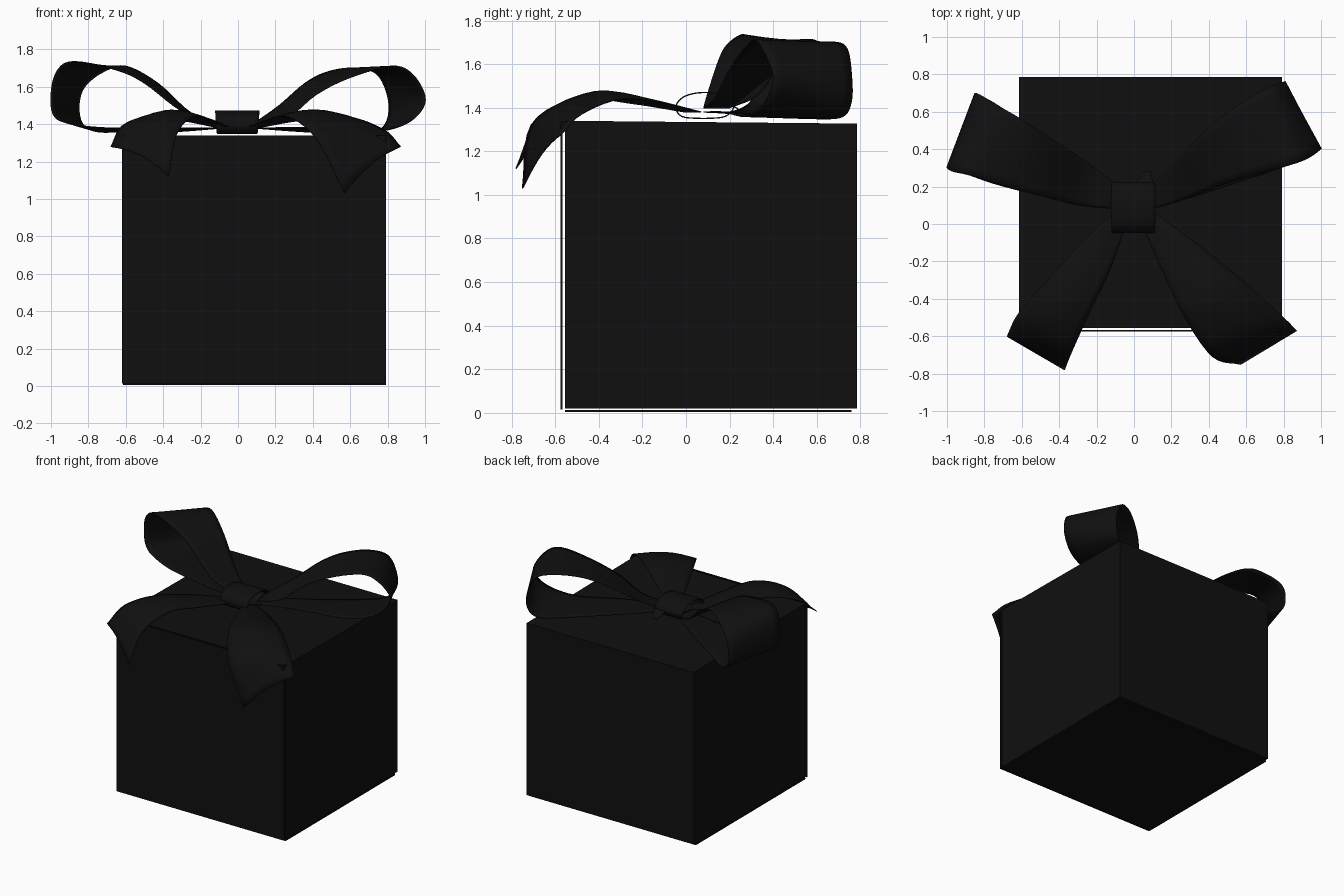
import bpy, bmesh, math
from mathutils import Vector

if "Cube" in bpy.data.objects:
    bpy.data.objects.remove(bpy.data.objects["Cube"])

black = bpy.data.materials.new("black")
black.diffuse_color = (0.005, 0.005, 0.005, 1)
black.use_nodes = True
black.node_tree.nodes["Principled BSDF"].inputs["Base Color"].default_value = black.diffuse_color


def add_object(name, bm):
    bmesh.ops.recalc_face_normals(bm, faces=bm.faces)
    mesh = bpy.data.meshes.new(name)
    bm.to_mesh(mesh)
    bm.free()
    obj = bpy.data.objects.new(name, mesh)
    bpy.context.collection.objects.link(obj)
    mesh.materials.append(black)
    return obj


def box(name, lo, hi, back_drop=0.0):
    bm = bmesh.new()
    bmesh.ops.create_cube(bm, size=1)
    for v in bm.verts:
        top_back = v.co.y > 0 and v.co.z > 0
        v.co = Vector([hi[i] if v.co[i] > 0 else lo[i] for i in range(3)])
        if top_back:
            v.co.z -= back_drop
    return add_object(name, bm)


def spline(pts, steps):
    """Catmull-Rom curve through the points."""
    p = [Vector(q) for q in pts]
    p = [2 * p[0] - p[1]] + p + [2 * p[-1] - p[-2]]
    out = []
    for i in range(1, len(p) - 2):
        a, b, c, d = p[i - 1:i + 3]
        for s in range(steps):
            t = s / steps
            out.append(0.5 * (2 * b + (c - a) * t + (2 * a - 5 * b + 4 * c - d) * t * t
                              + (3 * b - a - 3 * c + d) * t ** 3))
    return out + [p[-2]]


def ribbon(name, edge_a, edge_b, crown=0.0, steps=5, cross=8):
    """Sheet lofted between two edge curves, with an optional crown across it."""
    bm = bmesh.new()
    rows = []
    a_pts, b_pts = spline(edge_a, steps), spline(edge_b, steps)
    for i, (a, b) in enumerate(zip(a_pts, b_pts)):
        u = i / (len(a_pts) - 1)
        row = []
        for j in range(cross + 1):
            v = j / cross
            co = a.lerp(b, v)
            co.z += crown * math.sin(math.pi * v) * min(1, 2 * u)
            row.append(bm.verts.new(co))
        rows.append(row)
    for r, s in zip(rows, rows[1:]):
        for j in range(cross):
            bm.faces.new((r[j], r[j + 1], s[j + 1], s[j]))
    obj = add_object(name, bm)
    mod = obj.modifiers.new("thickness", "SOLIDIFY")
    mod.thickness = 0.006
    mod.offset = 0
    bpy.ops.object.select_all(action='DESELECT')
    obj.select_set(True)
    bpy.context.view_layer.objects.active = obj
    bpy.ops.object.shade_smooth_by_angle(angle=math.radians(50))
    return obj


# Box body with a separate front card and bottom card
box("box_body", (-0.615, -0.555, 0.02), (0.79, 0.785, 1.34), 0.013)
box("front_card", (-0.62, -0.575, 0.015), (0.79, -0.567, 1.34))
box("bottom_card", (-0.615, -0.555, 0.005), (0.79, 0.76, 0.014))

# Bow loops: front edge, then back edge, from the knot over the top and back
ribbon("left_loop",
       [(-.1, .08, 1.40), (-.3, .10, 1.47), (-.5, .15, 1.62), (-.65, .19, 1.69),
        (-.88, .26, 1.735), (-.97, .28, 1.68), (-1.0, .30, 1.55), (-.98, .30, 1.44),
        (-.88, .26, 1.40), (-.7, .20, 1.38), (-.4, .13, 1.38), (-.1, .08, 1.38)],
       [(-.08, .20, 1.40), (-.25, .33, 1.46), (-.43, .45, 1.62), (-.6, .56, 1.71),
        (-.72, .63, 1.68), (-.82, .69, 1.60), (-.85, .70, 1.50), (-.83, .69, 1.40),
        (-.75, .65, 1.36), (-.6, .55, 1.36), (-.35, .38, 1.36), (-.08, .20, 1.38)])
ribbon("right_loop",
       [(.1, .08, 1.40), (.27, .13, 1.44), (.42, .19, 1.56), (.6, .25, 1.65),
        (.82, .31, 1.71), (.93, .35, 1.67), (1.0, .40, 1.55), (.97, .38, 1.46),
        (.87, .33, 1.39), (.7, .27, 1.36), (.4, .17, 1.38), (.1, .08, 1.38)],
       [(.08, .20, 1.40), (.22, .33, 1.50), (.36, .48, 1.62), (.48, .58, 1.68),
        (.62, .68, 1.70), (.74, .74, 1.67), (.80, .76, 1.55), (.80, .76, 1.43),
        (.74, .72, 1.36), (.6, .60, 1.35), (.35, .40, 1.36), (.08, .20, 1.38)])

# Ribbon tails: outer edge, then inner edge, draping over the front
ribbon("left_tail",
       [(-.1, .07, 1.38), (-.3, -.12, 1.42), (-.48, -.32, 1.44), (-.62, -.48, 1.39),
        (-.68, -.60, 1.28)],
       [(-.04, 0, 1.38), (-.13, -.25, 1.42), (-.24, -.48, 1.44), (-.33, -.68, 1.34),
        (-.37, -.78, 1.12)], 0.035)
ribbon("right_tail",
       [(.1, .07, 1.38), (.33, -.10, 1.42), (.58, -.30, 1.44), (.78, -.48, 1.37),
        (.87, -.57, 1.28)],
       [(.04, 0, 1.38), (.15, -.25, 1.42), (.27, -.50, 1.44), (.42, -.71, 1.32),
        (.57, -.75, 1.03)], 0.035)

# Knot band wrapped around the middle, and the small fold behind it
section = [(.08, 1.35), (-.02, 1.36), (-.045, 1.41), (0, 1.455), (.09, 1.47),
           (.17, 1.455), (.22, 1.41), (.18, 1.36), (.08, 1.35)]
ribbon("knot",
       [(-.11 - .012 * math.sin(i * math.pi / 8), y, z) for i, (y, z) in enumerate(section)],
       [(.10 + .015 * math.sin(i * math.pi / 8), y, z) for i, (y, z) in enumerate(section)])
ribbon("knot_fold",
       [(0, .16, 1.44), (.02, .23, 1.40), (.05, .28, 1.36)],
       [(.10, .16, 1.44), (.10, .23, 1.40), (.09, .28, 1.36)])
